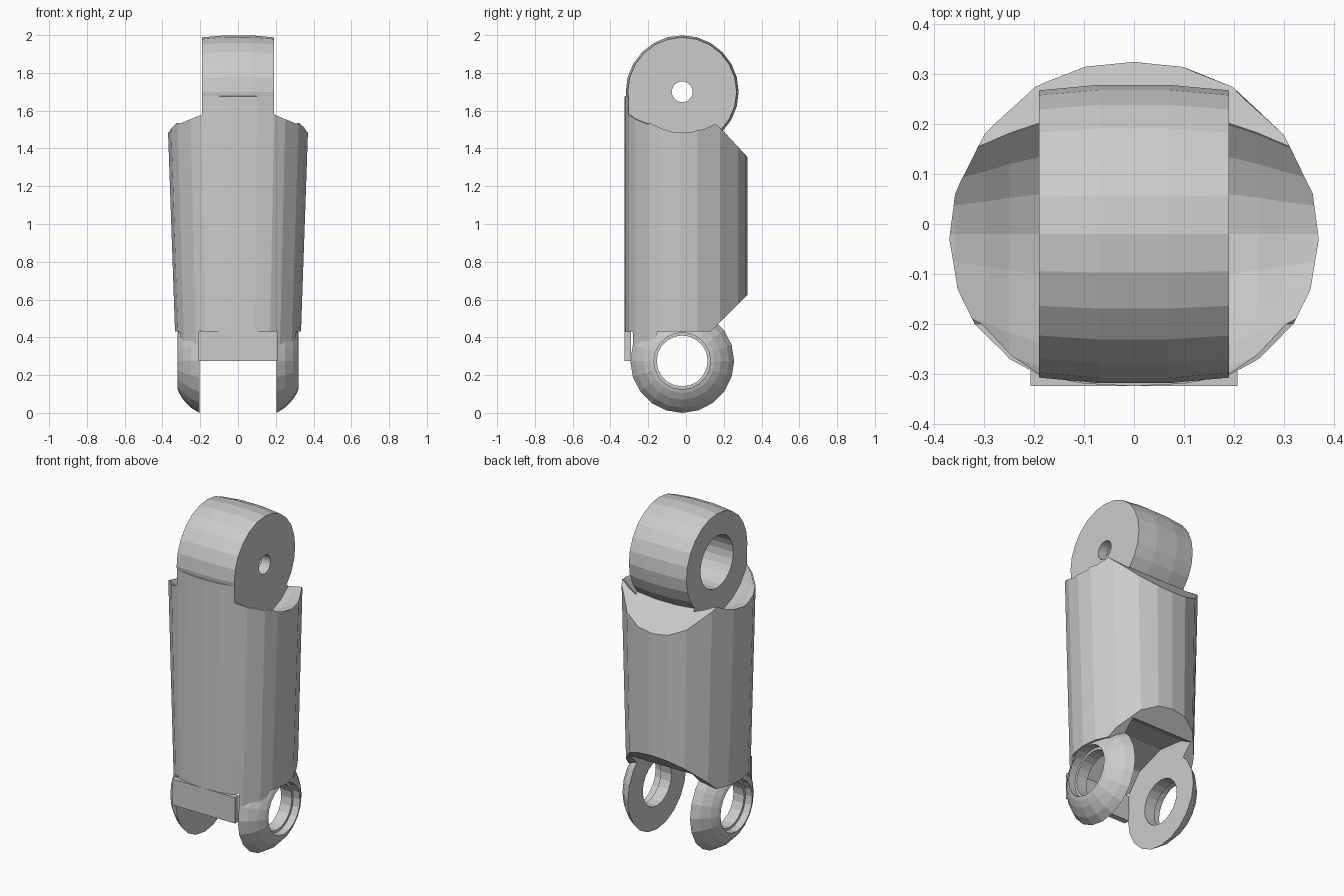
import bpy, bmesh
from math import cos, sin, pi

if "Cube" in bpy.data.objects:
    bpy.data.objects.remove(bpy.data.objects["Cube"])

YC = -0.02            # pivot axis y
ZTOP, ZBOT = 1.70, 0.275


def finish(bm, name):
    bmesh.ops.recalc_face_normals(bm, faces=bm.faces[:])
    me = bpy.data.meshes.new(name)
    bm.to_mesh(me)
    bm.free()
    ob = bpy.data.objects.new(name, me)
    bpy.context.collection.objects.link(ob)
    return ob


def lathe(name, prof, z, n=20):
    """Revolve a closed (x, radius) profile around an x-parallel axis."""
    bm = bmesh.new()
    rings = [[bm.verts.new((x, YC + r * cos(2 * pi * i / n), z + r * sin(2 * pi * i / n)))
              for x, r in prof] for i in range(n)]
    m = len(prof)
    for i in range(n):
        a, b = rings[i], rings[(i + 1) % n]
        for j in range(m):
            k = (j + 1) % m
            bm.faces.new((a[j], a[k], b[k], b[j]))
    return finish(bm, name)


def plug(name, prof, z, n=24):
    """Solid of revolution with flat ends, from an open (x, radius) profile."""
    return loft(name, [[(x, YC + r * cos(2 * pi * i / n), z + r * sin(2 * pi * i / n))
                        for i in range(n)] for x, r in prof])


def loft(name, sections):
    """Skin matching closed sections and cap both ends."""
    bm = bmesh.new()
    rows = [[bm.verts.new(p) for p in s] for s in sections]
    n = len(rows[0])
    for a, b in zip(rows, rows[1:]):
        for i in range(n):
            j = (i + 1) % n
            bm.faces.new((a[i], a[j], b[j], b[i]))
    bm.faces.new(rows[0])
    bm.faces.new(rows[-1])
    return finish(bm, name)


def prism(name, yz, hx):
    """Extrude a side profile across x."""
    return loft(name, [[(s * hx, y, z) for y, z in yz] for s in (-1, 1)])


def cut(ob, tool, op='DIFFERENCE'):
    mod = ob.modifiers.new(tool.name, 'BOOLEAN')
    mod.operation, mod.object, mod.solver = op, tool, 'EXACT'
    bpy.context.view_layer.objects.active = ob
    bpy.ops.object.modifier_apply(modifier=mod.name)
    bpy.data.objects.remove(tool)


# Tapered body with a rounded cross-section
half = [(0, -.325), (.1, -.32), (.19, -.303), (.25, -.27), (.32, -.2), (.355, -.13),
        (.372, -.03), (.36, .06), (.3, .18), (.2, .275), (.1, .315), (0, .325)]
outline = half + [(-x, y) for x, y in half[-2:0:-1]]
body = loft("body", [[(x * s, y, z) for x, y in outline]
                     for z, s in ((.2, .875), (1.8, 1.025))])

# Trim to the side profile with chamfered back corners
cut(body, prism("side_profile", [(-.4, .28), (-.2, .28), (-.15, .43), (.13, .43),
                                 (.32, .62), (.4, .7), (.4, 1.275), (.32, 1.36),
                                 (.2, 1.49), (YC, 1.7), (-.4, 1.67)], .6), 'INTERSECT')

# Dished shoulders on both sides of the knuckle
for s in (-1, 1):
    cut(body, plug("shoulder_cut", [(s * .19, .308), (s * .25, .28), (s * .3, .25),
                                    (s * .36, .22), (s * .45, .19)], ZTOP))
    # remove what stays above the dish at the front
    cut(body, loft("shoulder_clear", [[(s * x, y, z) for y, z in
        ((-.5, t), (-.5, 1.9), (.1, 1.9), (.1, 1.7), (YC, 1.7), (-.2, t))]
        for x, t in ((.19, 1.58), (.3, 1.535), (.5, 1.46))]))

# Slot between the fork lugs, and bore clearance at the knuckle
cut(body, prism("slot_cut", [(-.29, .1), (-.29, .43), (-.2, .54), (YC, .6), (.15, .58),
                             (.3, .5), (.45, .4), (.45, .1)], .205))
cut(body, plug("bore_cut", [(-.4, .165), (.125, .165)], ZTOP))
cut(body, plug("pin_cut", [(.1, .065), (.4, .065)], ZTOP))

# Crowned knuckle barrel with counterbore
lathe("knuckle_barrel", [(-.19, .288), (-.07, .299), (.07, .299), (.19, .288), (.19, .055),
                         (.13, .055), (.13, .155), (-.19, .155)], ZTOP, 24)

# Rounded fork lugs with stepped holes
for s, side in ((1, "right"), (-1, "left")):
    lathe(side + "_fork_lug", [(s * x, r) for x, r in (
        (.205, .275), (.25, .247), (.29, .205), (.312, .17), (.319, .15),
        (.275, .15), (.275, .135), (.205, .135))], ZBOT, 20)

# Front stop plate
prism("front_plate", [(-.325, .275), (-.29, .275), (-.29, .43), (-.325, .43)], .208)
